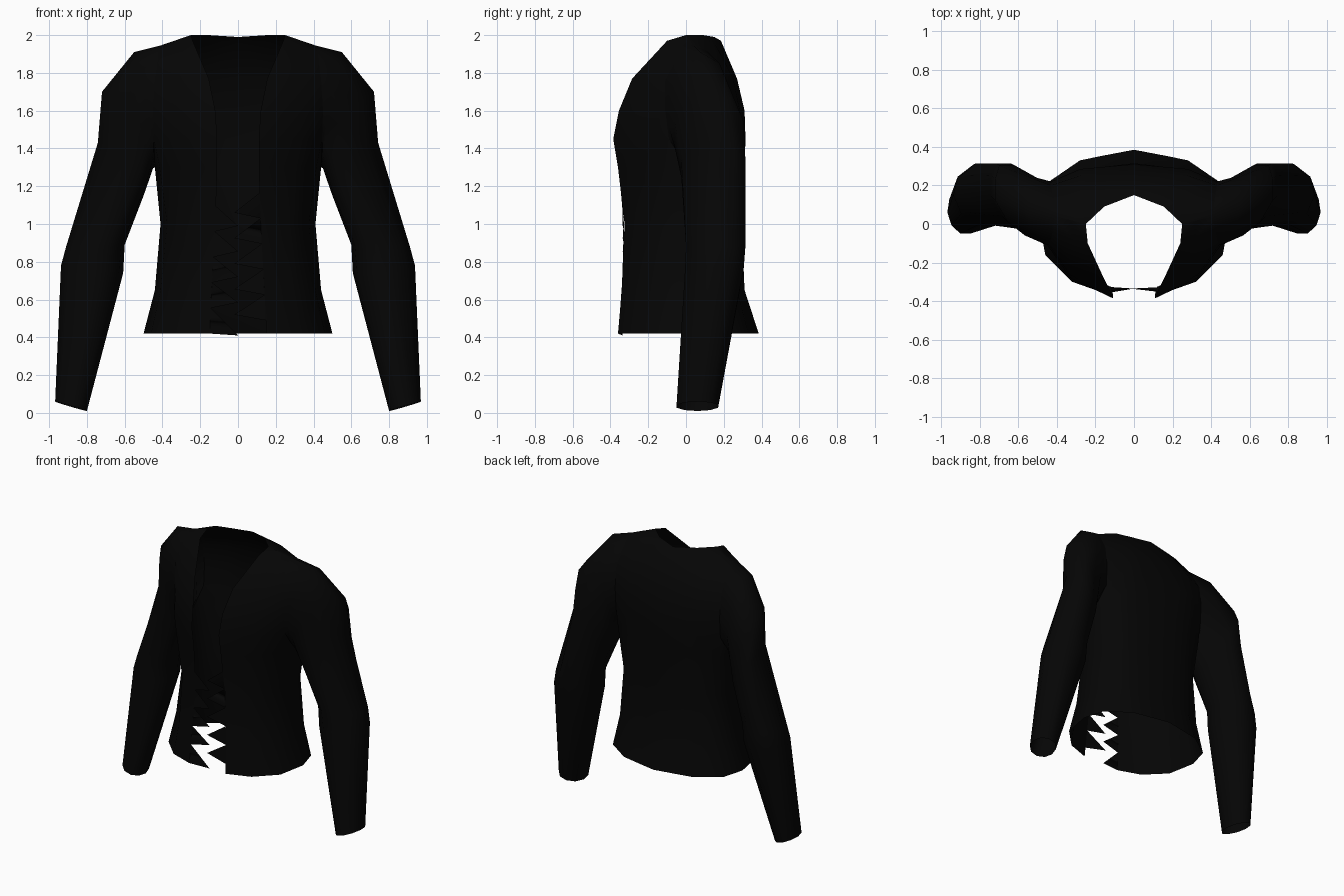
import bpy, bmesh, math
from mathutils import Vector

if "Cube" in bpy.data.objects:
    bpy.data.objects.remove(bpy.data.objects["Cube"])

black = bpy.data.materials.new("black_cloth")
black.diffuse_color = (0.0016, 0.0016, 0.0016, 1)
black.use_nodes = True
black.node_tree.nodes["Principled BSDF"].inputs["Base Color"].default_value = black.diffuse_color


def make(name, bm, mirror=True):
    bmesh.ops.remove_doubles(bm, verts=bm.verts, dist=0.0005)
    bmesh.ops.recalc_face_normals(bm, faces=bm.faces)
    me = bpy.data.meshes.new(name)
    bm.to_mesh(me)
    bm.free()
    me.materials.append(black)
    ob = bpy.data.objects.new(name, me)
    bpy.context.collection.objects.link(ob)
    bpy.context.view_layer.objects.active = ob
    for o in bpy.context.selected_objects:
        o.select_set(False)
    ob.select_set(True)
    bpy.ops.object.shade_smooth_by_angle(angle=math.radians(60))
    if mirror:
        ob.modifiers.new("mirror", 'MIRROR')
    return ob


# Each level: z, shoulder drop, front edge, chest, front armhole (x, y pairs)
front = [
    (.42, 0, .15, -.36, .32, -.30, .46, -.16),
    (.65, 0, .14, -.34, .29, -.28, .41, -.14),
    (1.0, 0, .12, -.325, .27, -.27, .375, -.12),
    (1.3, 0, .11, -.36, .31, -.28, .415, -.09),
    (1.45, 0, .11, -.385, .33, -.28, .445, -.09),
    (1.6, 0, .12, -.355, .33, -.265, .45, -.11),
    (1.77, .01, .155, -.285, .32, -.21, .44, -.11),
    (1.97, .055, .24, -.10, .32, -.07, .42, -.03),
    (2.0, .055, .25, 0, .33, .02, .41, .04),
]
# Each level: back armhole, shoulder blade (x, y pairs), centre back y
back = [
    (.455, .21, .28, .33, .385),
    (.41, .19, .27, .27, .31),
    (.38, .19, .27, .26, .295),
    (.42, .20, .28, .27, .31),
    (.43, .21, .28, .28, .315),
    (.43, .22, .28, .285, .31),
    (.43, .20, .28, .25, .27),
    (.415, .11, .27, .12, .185),
    (.41, .04, .25, 0, .15),
]
sides = [(.50, .05), (.44, .05), (.41, .05), (.44, .08)]

F, B, S = [], [], []
for (z, d, *p), (bx, by, cx, cy, y) in zip(front, back):
    top = z == 2
    F.append([Vector((p[0], p[1], z)), Vector((p[2], p[3], z - d / 2)), Vector((p[4], p[5], z - d))])
    B.append([Vector((bx, by, z - d)), Vector((cx, cy, z)),
              Vector((cx * .62, cy + (y - cy) * .4 + .03 * top, z)), Vector((0, y, z - .01 * top))])
for (x, y), row in zip(sides, front):
    S.append(Vector((x, y, row[0])))


def face(bm, *pts):
    bm.faces.new([bm.verts.new(p) for p in pts])


# Torso shell, open at hem, neck, front and armholes
bm = bmesh.new()
for i in range(len(F) - 1):
    for row in (F, B):
        for j in range(len(row[0]) - 1):
            face(bm, row[i][j], row[i][j + 1], row[i + 1][j + 1], row[i + 1][j])
    if i < 3:
        face(bm, F[i][2], S[i], S[i + 1], F[i + 1][2])
        face(bm, S[i], B[i][0], B[i + 1][0], S[i + 1])
face(bm, F[3][2], S[3], F[4][2])
face(bm, S[3], B[3][0], B[4][0])
make("torso", bm)

# Sleeves lofted from the armhole to the open cuff
armhole = [F[8][2]] + [B[i][0] for i in (7, 6, 5, 4)] + [S[3]] + [F[i][2] for i in (4, 5, 6, 7)]
rings = [armhole]
n = len(armhole)
# outer x, outer z, inner x, inner z, front y, back y, twist towards the back
for xo, zo, xi, zi, y0, y1, skew in [
    (.55, 1.91, .45, 1.295, -.09, .24, .02),
    (.72, 1.70, .465, 1.25, -.06, .305, .07),
    (.742, 1.43, .50, 1.15, -.025, .315, .06),
    (.91, .88, .60, .89, 0, .315, .02),
    (.937, .78, .608, .74, -.005, .305, .015),
    (.968, .06, .80, .01, -.05, .17, .01),
]:
    mid = Vector(((xo + xi) / 2, (y0 + y1) / 2, (zo + zi) / 2))
    half = Vector((xo, mid.y, zo)) - mid
    ring = []
    for k in range(n):
        a = 2 * math.pi * k / n
        p = mid + half * math.cos(a) + Vector((skew, (y1 - y0) / 2 * 1.05, 0)) * math.sin(a)
        p.x = min(max(p.x, xi), xo)
        ring.append(p)
    rings.append(ring)
bm = bmesh.new()
for r, s in zip(rings, rings[1:]):
    for k in range(n):
        m = (k + 1) % n
        face(bm, r[k], r[m], s[m], s[k])
make("sleeve", bm)


# Jagged interlocking teeth closing the lower front
def edge(z, side):
    for a, b in zip(F, F[1:]):
        if a[0].z <= z <= b[0].z:
            p = a[0].lerp(b[0], (z - a[0].z) / (b[0].z - a[0].z))
            return Vector((p.x * side, p.y, p.z))


step = .135
for name, side, start in (("left_front_teeth", -1, .42), ("right_front_teeth", 1, .49)):
    bm = bmesh.new()
    for k in range(5):
        z = start + k * step
        tip = Vector((0 if side < 0 else -.02, -.335, z - .01 if z < .43 else z + .03))
        face(bm, edge(z, side), tip, edge(z + step, side))
    make(name, bm, mirror=False)
